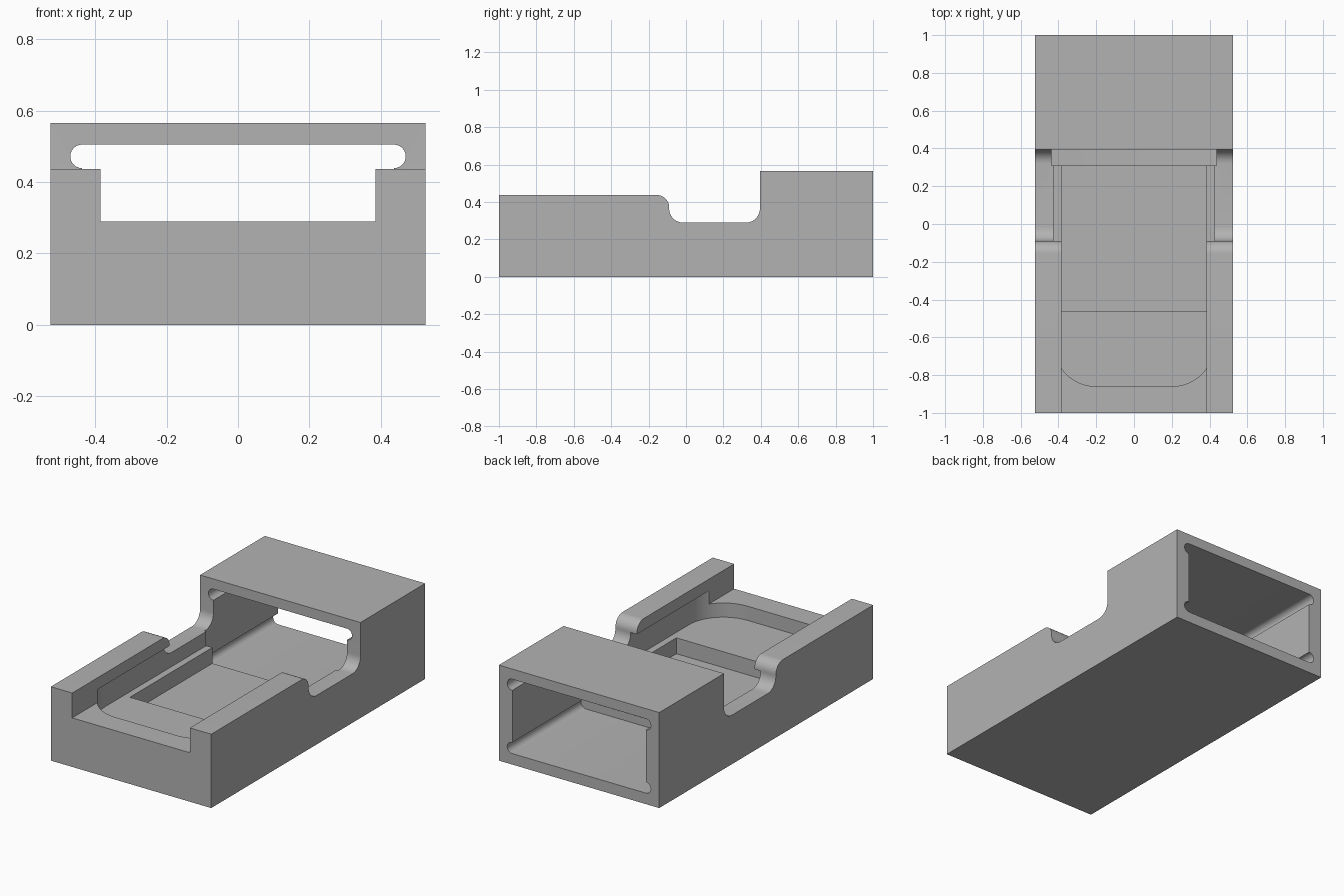
import bpy, bmesh, math
from mathutils import Vector

if "Cube" in bpy.data.objects:
    bpy.data.objects.remove(bpy.data.objects["Cube"], do_unlink=True)

GREY = (0.45, 0.45, 0.45, 1)
grey = bpy.data.materials.new("plain grey")
grey.use_nodes = True
grey.diffuse_color = GREY
grey.node_tree.nodes["Principled BSDF"].inputs["Base Color"].default_value = GREY


def arc(cx, cy, r, start, end, steps=12):
    """Points along an arc, angles in degrees."""
    angles = [math.radians(start + (end - start) * i / steps) for i in range(steps + 1)]
    return [(cx + r * math.cos(a), cy + r * math.sin(a)) for a in angles]


def prism(name, profile, axis, lo, hi):
    """Extrude a 2D outline along an axis: x takes (y, z), y takes (x, z), z takes (x, y)."""
    place = {"x": lambda a, b, t: (t, a, b),
             "y": lambda a, b, t: (a, t, b),
             "z": lambda a, b, t: (a, b, t)}[axis]
    bm = bmesh.new()
    face = bm.faces.new([bm.verts.new(place(a, b, lo)) for a, b in profile])
    made = bmesh.ops.extrude_face_region(bm, geom=[face])["geom"]
    offset = Vector(place(0, 0, hi - lo))
    bmesh.ops.translate(bm, vec=offset, verts=[v for v in made if isinstance(v, bmesh.types.BMVert)])
    bmesh.ops.recalc_face_normals(bm, faces=bm.faces)
    mesh = bpy.data.meshes.new(name)
    bm.to_mesh(mesh)
    bm.free()
    mesh.materials.append(grey)
    obj = bpy.data.objects.new(name, mesh)
    bpy.context.collection.objects.link(obj)
    return obj


def mirrored(half):
    """Complete an outline whose +x half is given."""
    return half + [(-x, y) for x, y in reversed(half)]


def rect(half_width, low, high):
    return mirrored([(half_width, low), (half_width, high)])


# Body: side outline with the curved dip between the rails and the hood
TOP, RAIL, SILL = 0.565, 0.437, 0.29
outline = [(-1, 0), (1, 0), (1, TOP), (0.395, TOP)]
outline += arc(0.32, SILL + 0.075, 0.075, 0, -90)
outline += arc(-0.015, SILL + 0.075, 0.075, 270, 180)
outline += arc(-0.155, RAIL - 0.065, 0.065, 0, 90)
outline += [(-1, RAIL)]
body = prism("holder_body", outline, "x", -0.525, 0.525)

# Tunnel outline with rounded relief grooves in its corners
WALL, R = 0.437, 0.033
tunnel = mirrored(arc(WALL, 0.098, R, -90, 90) + arc(WALL, 0.472, R, -90, 90))

# Undercut pocket outline with rounded front corners
pocket = mirrored(arc(0.2, -0.635, 0.225, -90, 0, 16) + [(0.425, 0.315)])

cutters = [
    prism("front_channel", rect(0.385, SILL, 0.7), "y", -1.1, 0.32),
    prism("undercut_pocket", pocket, "z", 0.206, 0.368),
    prism("deep_pocket", rect(0.385, 0.112, 0.25), "y", -0.46, 0.33),
    prism("rear_tunnel", tunnel, "y", 0.31, 1.1),
]

# Cut each void from the body, then discard its cutter
bpy.context.view_layer.objects.active = body
for cutter in cutters:
    cutter.hide_render = True
    cut = body.modifiers.new(cutter.name, "BOOLEAN")
    cut.operation = "DIFFERENCE"
    cut.solver = "EXACT"
    cut.object = cutter
    bpy.ops.object.modifier_apply(modifier=cut.name)
    bpy.data.objects.remove(cutter, do_unlink=True)

# Smooth the curves, keep the edges crisp
bpy.ops.object.select_all(action="DESELECT")
body.select_set(True)
bpy.ops.object.shade_smooth_by_angle(angle=math.radians(30))
